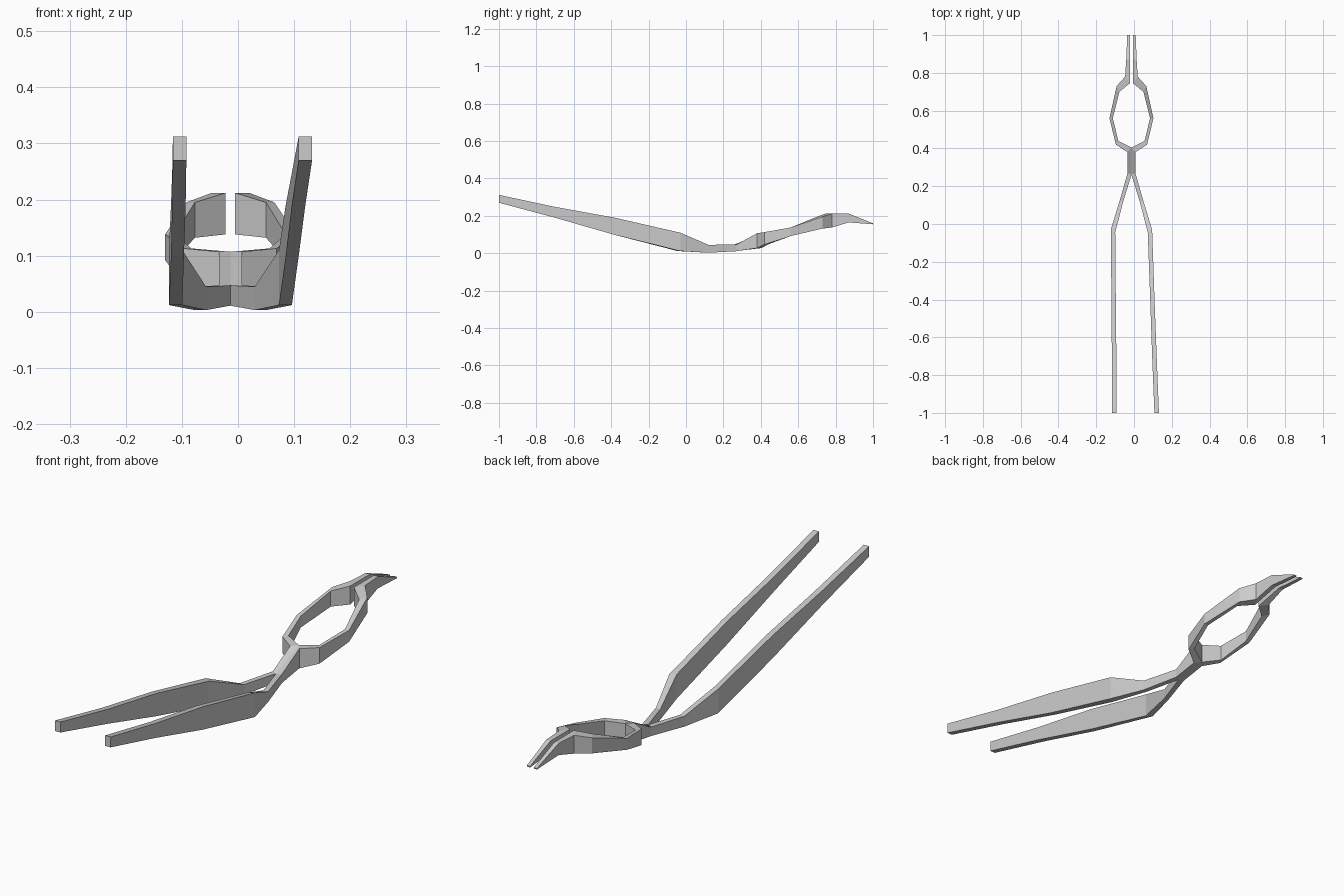
import bpy, bmesh

cube = bpy.data.objects.get("Cube")
if cube:
    bpy.data.objects.remove(cube, do_unlink=True)

steel = bpy.data.materials.new("grey steel")
steel.use_nodes = True
GREY = (0.6, 0.6, 0.6, 1)
steel.diffuse_color = GREY
steel.node_tree.nodes["Principled BSDF"].inputs["Base Color"].default_value = GREY

MID = -0.0135  # plane where the two arms meet
BEND = -0.03   # handle bend

# Stations along one arm: outer (x, y), inner (x, y), bottom z, top z
handle = [
    ((.132, -1), (.108, -1), .27, .312),
    ((.12, -.70), (.096, -.70), .19, .248),
    ((.108, -.38), (.085, -.38), .098, .19),
    ((.096, BEND), (.073, -.045), .012, .11),
    ((.05, .12), (.03, .12), .003, .045),
]
pivot = [
    ((.007, .27), (MID, .26), .011, .047),
    ((.007, .38), (MID, .405), .028, .107),
]
jaw = [
    ((.069, .42), (.056, .44), .048, .113),
    ((.103, .56), (.085, .56), .092, .138),
    ((.065, .73), (.05, .70), .132, .195),
    ((.02, .78), (-.005, .745), .138, .212),
    ((.014, .87), (-.005, .87), .165, .212),
    ((.009, 1), (-.005, 1), .155, .16),
]
stations = handle + pivot + jaw


def place(x, y, side):
    """Put a point on its side; the right handle splays less."""
    if side > 0:
        return x
    splay = .043 * max(0, BEND - y) / (1 + BEND)
    return 2 * MID - x + splay


bm = bmesh.new()
for side in (1, -1):
    rings = []
    for outer, inner, low, high in stations:
        corners = ((outer, low), (outer, high), (inner, high), (inner, low))
        rings.append([bm.verts.new((place(x, y, side), y, z))
                      for (x, y), z in corners])
    for k, (a, b) in enumerate(zip(rings, rings[1:])):
        for i in range(4):
            # the fused pivot has no wall between its halves
            if i == 2 and k == len(handle):
                continue
            j = (i + 1) % 4
            bm.faces.new((a[i], a[j], b[j], b[i]))
    bm.faces.new(rings[0])
    bm.faces.new(rings[-1])
bmesh.ops.remove_doubles(bm, verts=bm.verts, dist=.0001)
bmesh.ops.recalc_face_normals(bm, faces=bm.faces)

mesh = bpy.data.meshes.new("tongs")
bm.to_mesh(mesh)
bm.free()
mesh.materials.append(steel)
tongs = bpy.data.objects.new("tongs", mesh)
bpy.context.collection.objects.link(tongs)
